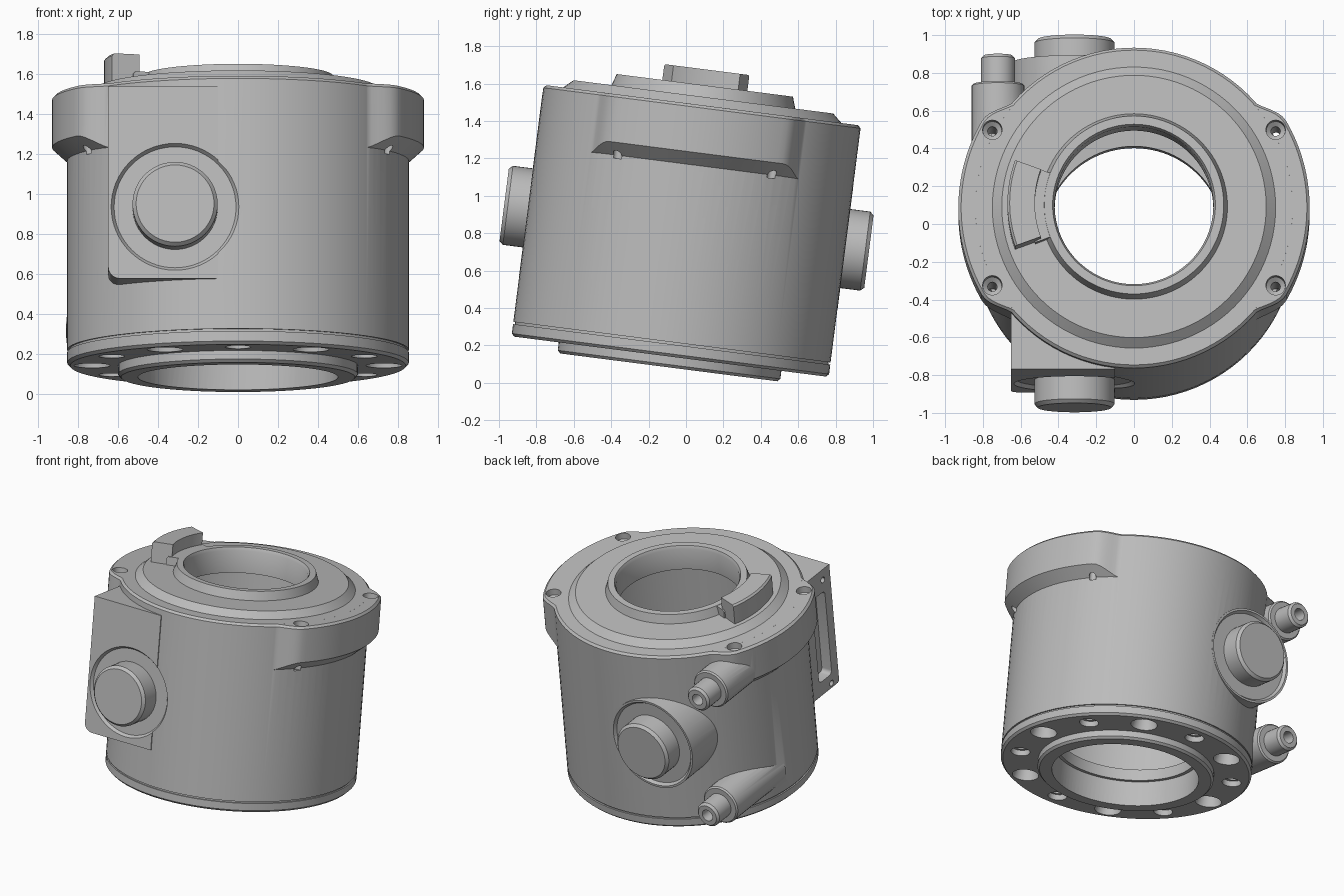
import bpy, bmesh
from math import radians, sin, cos, pi
from mathutils import Matrix, Vector

cube = bpy.data.objects.get("Cube")
if cube:
    bpy.data.objects.remove(cube)

# The whole housing leans back slightly about the x axis
TILT = Matrix.Translation((0, -0.085, 0.14)) @ Matrix.Rotation(radians(-7.3), 4, 'X')

metal = bpy.data.materials.new("grey_metal")
metal.use_nodes = True
metal.diffuse_color = (0.5, 0.5, 0.5, 1)
metal.node_tree.nodes["Principled BSDF"].inputs["Base Color"].default_value = (0.5, 0.5, 0.5, 1)


def finish(name, bm, frame=Matrix()):
    bmesh.ops.remove_doubles(bm, verts=bm.verts, dist=1e-5)
    bmesh.ops.recalc_face_normals(bm, faces=bm.faces)
    bmesh.ops.transform(bm, matrix=frame, verts=bm.verts)
    mesh = bpy.data.meshes.new(name)
    bm.to_mesh(mesh)
    bm.free()
    mesh.materials.append(metal)
    ob = bpy.data.objects.new(name, mesh)
    ob.matrix_world = TILT
    bpy.context.collection.objects.link(ob)
    return ob


def lathe(name, profile, frame=Matrix(), steps=32):
    """Revolve (radius, height) points around the frame's z axis."""
    bm = bmesh.new()
    vs = [bm.verts.new((r, 0, h)) for r, h in profile]
    es = [bm.edges.new(p) for p in zip(vs, vs[1:])]
    bmesh.ops.spin(bm, geom=vs + es, axis=(0, 0, 1), cent=(0, 0, 0),
                   angle=2 * pi, steps=steps, use_merge=True)
    return finish(name, bm, frame)


def rod(name, r, h0, h1, frame=Matrix(), steps=32):
    return lathe(name, [(0, h0), (r, h0), (r, h1), (0, h1)], frame, steps)


def sector(name, section, half_angle, middle, steps=24):
    """Sweep a closed (radius, height) section through an arc."""
    bm = bmesh.new()
    rings = []
    for i in range(steps + 1):
        a = half_angle * (2 * i / steps - 1)
        rings.append([bm.verts.new((r * cos(middle + a), r * sin(middle + a), h))
                      for r, h in section(abs(a))])
    for p, q in zip(rings, rings[1:]):
        for k in range(len(p)):
            j = (k + 1) % len(p)
            bm.faces.new((p[k], p[j], q[j], q[k]))
    bm.faces.new(rings[0])
    bm.faces.new(rings[-1])
    return finish(name, bm)


def box(name, lo, hi, radius, pick):
    """Box with rounded edges where pick(edge) is true."""
    lo, hi = Vector(lo), Vector(hi)
    bm = bmesh.new()
    bmesh.ops.create_cube(bm, size=1)
    for v in bm.verts:
        v.co = (lo + hi) / 2 + v.co * (hi - lo)
    bmesh.ops.bevel(bm, geom=[e for e in bm.edges if pick(e)], offset=radius,
                    segments=5, profile=0.5, affect='EDGES')
    return finish(name, bm)


def along(e, axis):
    return abs((e.verts[0].co - e.verts[1].co).normalized()[axis]) > 0.9


def facing(side, x, z):
    """Frame whose axis points to the front (-1) or the back (+1)."""
    return Matrix.Translation((x, 0, z)) @ Matrix.Rotation(-side * pi / 2, 4, 'X')


# Body shell: bottom ring, lower rim with groove, wall, stepped lid, collar
body = lathe("housing_body", [
    (0, -.058), (.585, -.058), (.6, -.043), (.6, 0), (.84, 0), (.855, .015),
    (.855, .066), (.845, .066), (.845, .078), (.855, .078), (.855, 1.34),
    (.84, 1.355), (.75, 1.355), (.7, 1.4), (.495, 1.4), (.475, 1.462),
    (0, 1.462)], steps=96)

adds, cuts = [], []


# Side ears under the lid flange, sloped underneath and fading into the wall
def ear_section(a):
    t = min(max((a - radians(30)) / radians(13), 0), 1)
    r = .93 - .083 * t * t * (3 - 2 * t)
    return [(.78, .965), (r, 1.03 + (r - .855) * .93), (r, 1.34),
            (r - .015, 1.3549), (.78, 1.3549)]


for middle in (0, pi):
    adds.append(sector("ear", ear_section, radians(43), middle, 46))

# Flat mounting pad on the front, boss on the back, two pin bosses
adds.append(box("front_pad", (-.65, -.856, .33), (-.1, -.3, 1.3), .06,
                lambda e: along(e, 1) and all(v.co.x < -.6 and v.co.z < .4 for v in e.verts)))
KNOB_X, KNOB_Z = -.315, .692
adds.append(rod("back_boss", .335, .3, .856, facing(1, KNOB_X, KNOB_Z), 64))
PIN_X, PIN_HEIGHTS = -.72, (.23, 1.15)
for z in PIN_HEIGHTS:
    adds.append(lathe("pin_boss", [(0, .1), (.14, .1), (.14, .675), (.13, .685), (0, .685)],
                      facing(1, PIN_X, z)))

# Stepped bore through the middle
cuts.append(lathe("bore", [
    (0, -.2), (.5, -.2), (.5, .12), (.475, .12), (.475, .2), (.68, .22),
    (.68, 1.28), (.42, 1.28), (.42, 1.44), (.435, 1.47), (.435, 1.6), (0, 1.6)], steps=96))

# Shallow round recess around each knob
for side in (-1, 1):
    cuts.append(lathe("knob_recess", [(0, .835), (.305, .835), (.32, .856), (.32, 1.2), (0, 1.2)],
                      facing(side, KNOB_X, KNOB_Z), 64))

# Alternating stepped and conical bolt holes in the underside
for i in range(12):
    a = i * pi / 6
    spot = Matrix.Translation((.73 * sin(a), -.73 * cos(a), 0))
    if i % 2:
        hole = [(0, -.1), (.09, -.1), (.09, .01), (.06, .13), (0, .13)]
    else:
        hole = [(0, -.1), (.065, -.1), (.065, .04), (.045, .04), (.045, .13), (0, .13)]
    cuts.append(lathe("bolt_hole", hole, spot, 24))

# Screw holes through the ears
for sx in (-1, 1):
    for sy in (-1, 1):
        cuts.append(lathe("screw_hole", [
            (0, 1.015), (.025, 1.015), (.025, 1.29), (.05, 1.31), (.058, 1.5), (0, 1.5)],
            Matrix.Translation((sx * .75, sy * .415, 0)), 20))

# Long slot with a screw hole at each end on the side of the pad
cuts.append(box("pad_slot", (-.8, -.78, .47), (-.57, -.63, 1.13), .03, lambda e: along(e, 0)))
for z in (.4, 1.22):
    cuts.append(rod("pad_screw_hole", .022, -.75, -.57,
                    Matrix.Translation((0, -.77, z)) @ Matrix.Rotation(pi / 2, 4, 'Y'), 12))

# Merge the castings, then cut the openings
for tools, mode in ((adds, 'UNION'), (cuts, 'DIFFERENCE')):
    for tool in tools:
        mod = body.modifiers.new(tool.name, 'BOOLEAN')
        mod.operation, mod.solver, mod.object = mode, 'EXACT', tool
bpy.context.view_layer.update()
result = bpy.data.meshes.new_from_object(
    body.evaluated_get(bpy.context.evaluated_depsgraph_get()))
body.modifiers.clear()
body.data = result
for tool in adds + cuts:
    bpy.data.objects.remove(tool)

# Round knobs on the front and back
parts = [body]
for side, label in ((-1, "front"), (1, "back")):
    parts.append(lathe(label + "_knob", [(0, .75), (.213, .75), (.213, .963), (.195, .983), (0, .983)],
                       facing(side, KNOB_X, KNOB_Z), 48))

# Hollow pins
for z, label in zip(PIN_HEIGHTS, ("lower", "upper")):
    parts.append(lathe(label + "_pin", [
        (0, .6), (.09, .6), (.09, .822), (.075, .838), (.042, .838), (.042, .72), (0, .72)],
        facing(1, PIN_X, z)))

# Raised arc tab on the lid, with a low web reaching the collar
for label, inner, outer, top, half in (("tab_web", .437, .56, 1.46, 21),
                                       ("lid_tab", .525, .67, 1.547, 20)):
    parts.append(sector(label, lambda a: [(inner, 1.39), (outer, 1.39), (outer, top - .012),
                                          (outer - .012, top), (inner, top)], radians(half), pi))

bpy.ops.object.select_all(action='DESELECT')
for ob in parts:
    ob.select_set(True)
bpy.context.view_layer.objects.active = body
bpy.ops.object.shade_smooth_by_angle(angle=radians(30))
